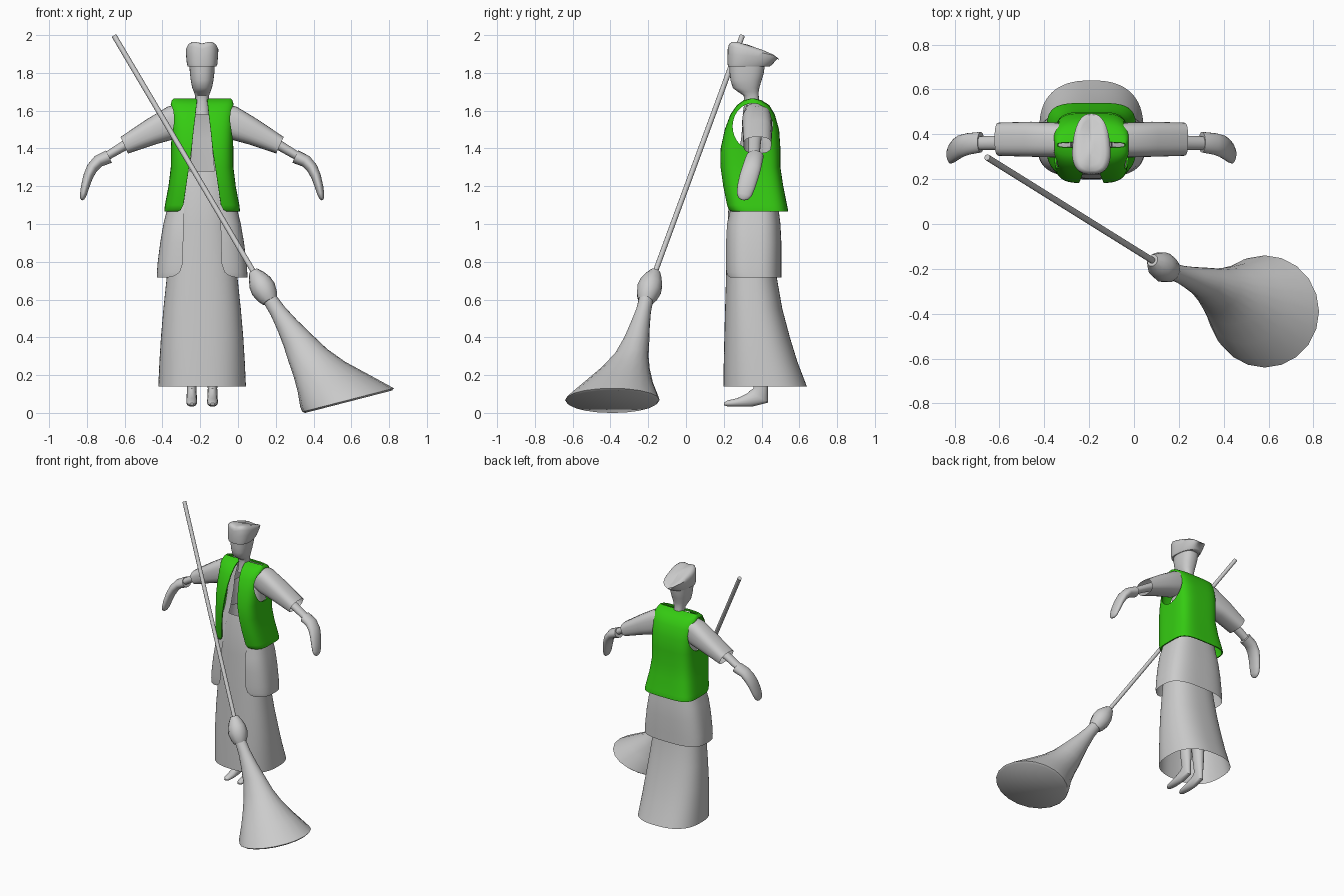
import bpy, bmesh, math
from mathutils import Vector

CX = -0.19  # centre line of the figure


def material(name, col):
    m = bpy.data.materials.new(name)
    m.diffuse_color = (*col, 1)
    return m


GREY = material("light grey", (0.6, 0.6, 0.6))
GREEN = material("vest green", (0.035, 0.6, 0.006))


def shade(ob, angle=40):
    bpy.ops.object.select_all(action='DESELECT')
    ob.select_set(True)
    bpy.context.view_layer.objects.active = ob
    bpy.ops.object.shade_smooth_by_angle(angle=math.radians(angle))


def skin(name, rows, mat, closed=True, caps=(False, False)):
    """Join rows of points into a surface."""
    bm = bmesh.new()
    vr = [[bm.verts.new(p) for p in r] for r in rows]
    n = len(vr[0])
    for a, b in zip(vr, vr[1:]):
        for i in range(n if closed else n - 1):
            j = (i + 1) % n
            bm.faces.new((a[i], a[j], b[j], b[i]))
    if caps[0]:
        bm.faces.new(vr[0])
    if caps[1]:
        bm.faces.new(vr[-1])
    bmesh.ops.recalc_face_normals(bm, faces=bm.faces)
    me = bpy.data.meshes.new(name)
    bm.to_mesh(me)
    bm.free()
    ob = bpy.data.objects.new(name, me)
    bpy.context.collection.objects.link(ob)
    me.materials.append(mat)
    shade(ob)
    return ob


def spow(v, e):
    return math.copysign(abs(v) ** e, v)


def loft(name, rings, mat, n=2.5, seg=48, caps=(False, False), taper=0):
    """Stacked rounded sections: z, half width, y front, y back, front gap, tilt."""
    rows, gap = [], False
    for r in rings:
        z, hw, yf, yb, g, tilt = (*r, 0, 0)[:6] if len(r) < 6 else r
        t0 = math.asin((g / hw) ** (n / 2))
        gap = gap or g > 0
        row = []
        for i in range(seg):
            t = t0 + (2 * math.pi - 2 * t0) * i / (seg - 1 if g else seg)
            y = (yf + yb) / 2 - (yb - yf) / 2 * spow(math.cos(t), 2 / n)
            f = (y - yf) / (yb - yf)
            x = hw * spow(math.sin(t), 2 / n) * (1 - taper * f)
            row.append((CX + x, y, z - tilt * f))
        rows.append(row)
    return skin(name, rows, mat, not gap, caps)


def tube(name, secs, mat, ref=(0, 1, 0), n=2, seg=20, caps=(True, True), flip=1):
    """Sections along a path: x, y, z, ru, rv (rv along ref), optional normal."""
    rows = []
    pts = [Vector(s[:3]) for s in secs]
    for k, s in enumerate(secs):
        d = Vector(s[5]) if len(s) > 5 else pts[min(k + 1, len(pts) - 1)] - pts[max(k - 1, 0)]
        d.normalize()
        v = Vector(ref)
        v = (v - d * v.dot(d)).normalized()
        u = v.cross(d)
        row = []
        for i in range(seg):
            t = 2 * math.pi * i / seg
            p = pts[k] + u * s[3] * spow(math.cos(t), 2 / n) + v * s[4] * spow(math.sin(t), 2 / n)
            if flip != 0:
                p.x = CX + flip * p.x
            row.append(p)
        rows.append(row)
    return skin(name, rows, mat, True, caps)


# long skirt, open at the hem
loft("skirt", [(0.14, .232, .198, .64), (0.27, .226, .20, .59), (0.4, .218, .203, .55),
               (0.55, .205, .207, .51), (0.72, .187, .212, .48), (1.0, .155, .22, .455),
               (1.15, .145, .228, .45), (1.28, .13, .25, .44)], GREY, n=2.5, seg=64)

# open-front tunic with rounded flap corners, its upper part under the vest
loft("tunic", [(0.718, .24, .212, .505, .175), (0.725, .24, .21, .505, .145),
               (0.745, .239, .208, .505, .118), (0.79, .236, .207, .505, .103),
               (0.9, .222, .207, .505, .10), (1.0, .205, .212, .50, .098),
               (1.08, .185, .23, .49, .095), (1.2, .16, .235, .48, .08),
               (1.32, .14, .265, .47, .06), (1.45, .13, .29, .46, .05),
               (1.55, .12, .30, .455, .045), (1.63, .09, .32, .43, .035)], GREY, n=3, seg=64)

# sleeveless vest, armholes cut through sideways
vest = loft("vest", [(1.066, .20, .235, .54, .13), (1.076, .20, .222, .54, .112),
                     (1.10, .197, .215, .535, .10), (1.2, .178, .195, .515, .085),
                     (1.3, .166, .182, .50, .07), (1.4, .165, .183, .50, .055),
                     (1.5, .166, .205, .493, .045), (1.58, .167, .235, .47, .035),
                     (1.63, .168, .27, .44, .03), (1.655, .16, .305, .40, .027),
                     (1.664, .152, .34, .365, .025)], GREEN, n=4, seg=80)
sol = vest.modifiers.new("thickness", 'SOLIDIFY')
sol.thickness, sol.offset = 0.008, -1
bpy.ops.mesh.primitive_cylinder_add(vertices=48, radius=1, depth=2, location=(CX, .353, 1.517),
                                    rotation=(0, math.pi / 2, 0))
cutter = bpy.context.object
cutter.name = "armhole_cutter"
cutter.scale = (.122, .106, .4)
cutter.hide_render = True
bo = vest.modifiers.new("armholes", 'BOOLEAN')
bo.operation, bo.solver, bo.object = 'DIFFERENCE', 'EXACT', cutter
bpy.context.view_layer.update()
bpy.ops.object.select_all(action='DESELECT')
vest.select_set(True)
bpy.context.view_layer.objects.active = vest
for m in ("thickness", "armholes"):
    bpy.ops.object.modifier_apply(modifier=m)
bpy.data.objects.remove(cutter)
shade(vest)

# arms and legs, both sides
for side, s in (("left", 1), ("right", -1)):
    tube(side + "_sleeve", [(.085, .375, 1.565, .075, .07, (1, 0, -.1)),
                            (.165, .375, 1.535, .088, .078, (1, 0, -.2)),
                            (.27, .378, 1.487, .07, .078, (.9, 0, -.41)),
                            (.412, .378, 1.417, .048, .074, (.91, 0, -.41))],
         GREY, n=2.7, seg=28, caps=(True, False), flip=s)
    tube(side + "_forearm", [(.34, .365, 1.455, .03, .035), (.42, .362, 1.41, .026, .032),
                             (.52, .36, 1.35, .022, .03)], GREY, flip=s)
    tube(side + "_hand", [(.493, .365, 1.357, .036, .046, (.9, 0, -.43)),
                          (.55, .357, 1.332, .033, .048), (.583, .347, 1.295, .030, .05),
                          (.604, .333, 1.25, .026, .05), (.62, .318, 1.195, .022, .047),
                          (.629, .308, 1.155, .018, .04), (.634, .303, 1.135, .012, .027),
                          (.636, .302, 1.127, .004, .01)], GREY, flip=s)
    tube(side + "_leg", [(.055, .385, .55, .05, .045, (0, 0, -1)),
                         (.055, .39, .25, .045, .038, (0, 0, -1)),
                         (.055, .395, .13, .038, .025, (0, 0, -1)),
                         (.055, .385, .085, .058, .027, (0, -.5, -.8)),
                         (.055, .335, .068, .037, .028, (0, -1, -.3)),
                         (.055, .27, .055, .022, .029, (0, -1, 0)),
                         (.055, .22, .05, .016, .022, (0, -1, 0)),
                         (.055, .20, .047, .006, .01, (0, -1, 0))],
         GREY, ref=(1, 0, 0), seg=16, flip=s)

# neck and head
loft("head", [(1.58, .042, .30, .395), (1.65, .036, .31, .387), (1.68, .037, .305, .385),
              (1.70, .044, .275, .385), (1.72, .052, .248, .388), (1.76, .060, .236, .40),
              (1.80, .065, .231, .412), (1.86, .068, .23, .42)], GREY, n=2.4, seg=32, caps=(True, True))

# cap with a pointed back and a dented crown
hat = loft("hat", [(1.835, .07, .235, .425), (1.833, .086, .222, .44), (1.85, .092, .22, .452, 0, .01),
                   (1.90, .097, .22, .487, 0, .022), (1.945, .098, .221, .492, 0, .058),
                   (1.965, .088, .226, .483, 0, .070), (1.974, .07, .238, .465, 0, .070),
                   (1.975, .045, .262, .43, 0, .062), (1.97, .015, .31, .37, 0, .02)],
           GREY, n=2.5, seg=40, caps=(True, True), taper=.3)
for v in hat.data.vertices:
    if v.co.z > 1.88:
        v.co.z -= .02 * max(0, 1 - abs(v.co.x - CX) / .055)

# broom: handle, ferrule and flared head
tube("broom_handle", [(-.655, .297, 1.995, .014, .014), (.11, -.18, .70, .014, .014)],
     GREY, seg=12, flip=0)
tube("broom_ferrule", [(.082, -.162, .748, .028, .028), (.098, -.172, .722, .046, .046),
                       (.116, -.183, .69, .062, .062), (.135, -.195, .655, .067, .067),
                       (.157, -.208, .615, .056, .056), (.17, -.215, .592, .042, .042)],
     GREY, seg=10, flip=0)
tube("broom_head", [(.16, -.208, .615, .038, .038, (.48, -.3, -.82)),
                    (.21, -.225, .54, .043, .04, (.5, -.2, -.8)),
                    (.26, -.243, .465, .058, .052, (.47, -.15, -.85)),
                    (.315, -.262, .385, .08, .068, (.4, -.1, -.9)),
                    (.37, -.288, .305, .108, .09, (.3, -.05, -.95)),
                    (.43, -.32, .235, .142, .128, (.25, 0, -.97)),
                    (.50, -.355, .16, .19, .18, (.25, 0, -.97)),
                    (.56, -.382, .09, .238, .235, (.25, 0, -.97)),
                    (.583, -.39, .068, .25, .25, (.25, 0, -.97)),
                    (.585, -.39, .059, .238, .238, (.25, 0, -.97))], GREY, seg=20, flip=0)
